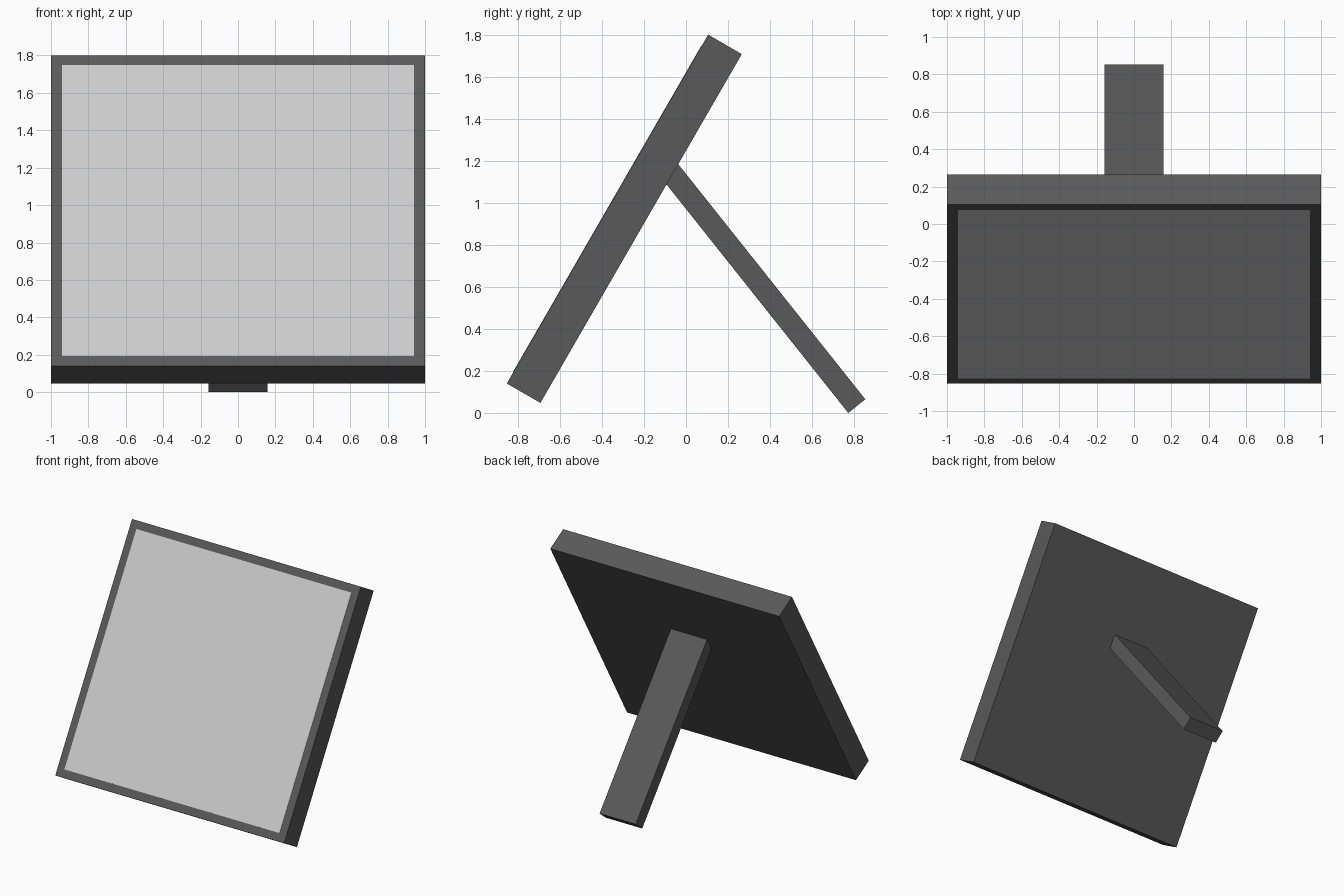
import bpy, bmesh
from math import radians, sin, cos
from mathutils import Vector

if "Cube" in bpy.data.objects:
    bpy.data.objects.remove(bpy.data.objects["Cube"])


def material(name, value):
    mat = bpy.data.materials.new(name)
    mat.diffuse_color = (value, value, value, 1)
    mat.use_nodes = True
    mat.node_tree.nodes["Principled BSDF"].inputs["Base Color"].default_value = mat.diffuse_color
    return mat


def tilted_slab(name, start, angle, length, thickness, half_width, mat):
    """Box seen side-on in the YZ plane: runs from start along angle, thickens to its back."""
    a = radians(angle)
    p = Vector((0, *start))
    along = Vector((0, cos(a), sin(a))) * length
    back = Vector((0, sin(a), -cos(a))) * thickness
    side = Vector((half_width, 0, 0))
    bm = bmesh.new()
    profile = [p, p + along, p + along + back, p + back]
    face = bm.faces.new([bm.verts.new(v - side) for v in profile])
    ext = bmesh.ops.extrude_face_region(bm, geom=[face])
    moved = [v for v in ext["geom"] if isinstance(v, bmesh.types.BMVert)]
    bmesh.ops.translate(bm, verts=moved, vec=side * 2)
    bmesh.ops.recalc_face_normals(bm, faces=bm.faces)
    mesh = bpy.data.meshes.new(name)
    bm.to_mesh(mesh)
    bm.free()
    mesh.materials.append(mat)
    obj = bpy.data.objects.new(name, mesh)
    bpy.context.collection.objects.link(obj)
    return obj


dark = material("dark_frame", 0.1)
light = material("light_panel", 0.55)

TILT = 60
BORDER = 0.06
HEIGHT = 1.917
PROUD = 0.002
base = Vector((-0.853, 0.14))
slope = Vector((cos(radians(TILT)), sin(radians(TILT))))
front = Vector((-slope.y, slope.x))

# Leaning frame board
tilted_slab("frame", base, TILT, HEIGHT, 0.185, 1.0, dark)

# Picture panel, practically flush with the frame front
tilted_slab("picture_panel", base + slope * BORDER + front * PROUD, TILT,
            HEIGHT - 2 * BORDER, 0.02, 1.0 - BORDER, light)

# Rear prop leg, its top end sunk into the frame back
tilted_slab("back_leg", (0.772, 0.0), 128.5, 1.44, 0.104, 0.158, dark)
